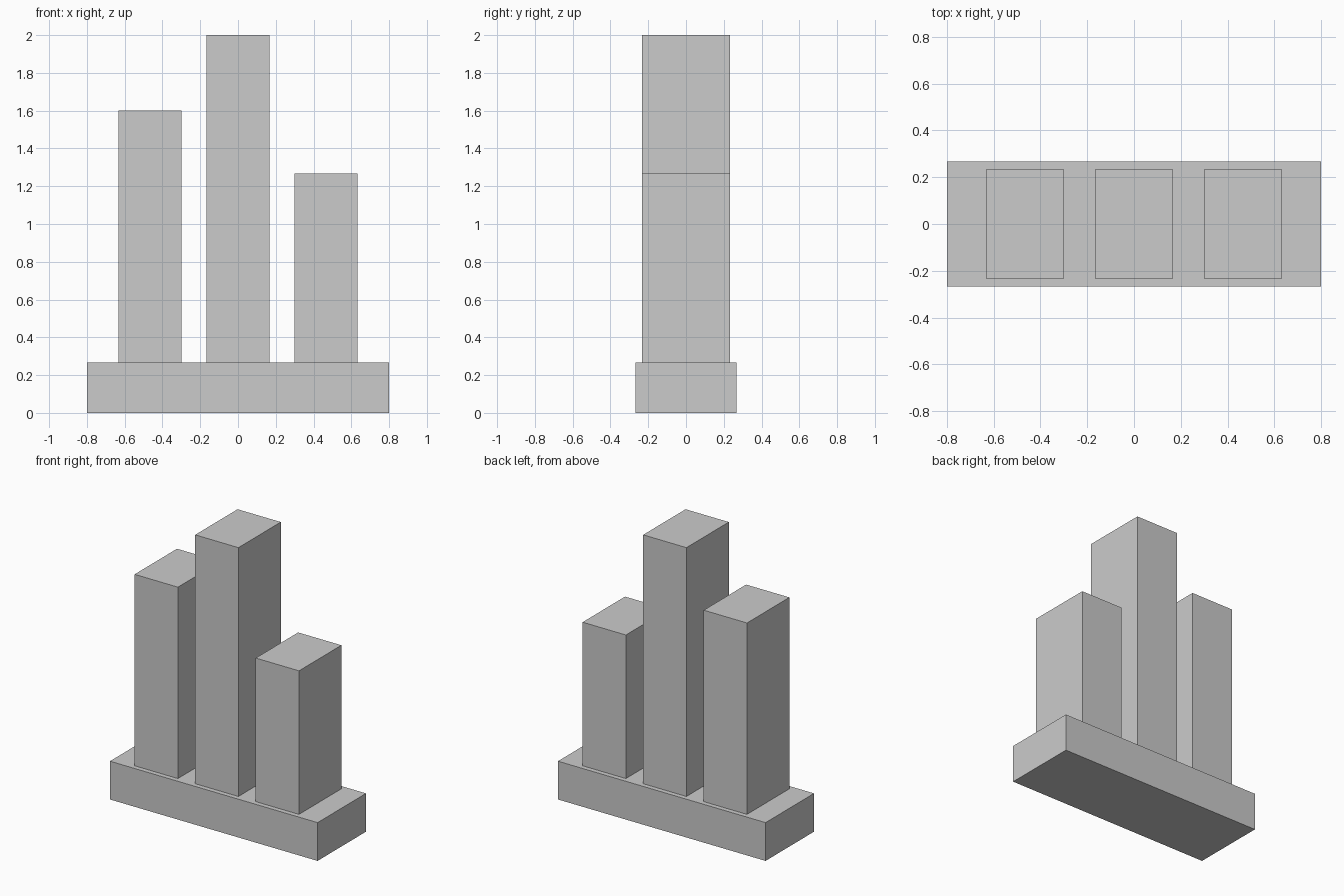
import bpy

if "Cube" in bpy.data.objects:
    bpy.data.objects.remove(bpy.data.objects["Cube"])

U = 2 / 30  # model unit: all dimensions fall on this step


def box(name, x, width, depth, z0, z1):
    bpy.ops.mesh.primitive_cube_add(size=1, location=(x, 0, (z0 + z1) / 2))
    ob = bpy.context.object
    ob.name = name
    ob.scale = (width, depth, z1 - z0)
    bpy.ops.object.transform_apply(location=False, rotation=False, scale=True)
    return ob


# Plinth
box("base", 0, 24 * U, 8 * U, 0, 4 * U)

# Three upright bars standing on the plinth
for name, x, top in (("left_bar", -7, 24), ("middle_bar", 0, 30), ("right_bar", 7, 19)):
    box(name, x * U, 5 * U, 7 * U, 4 * U, top * U)
